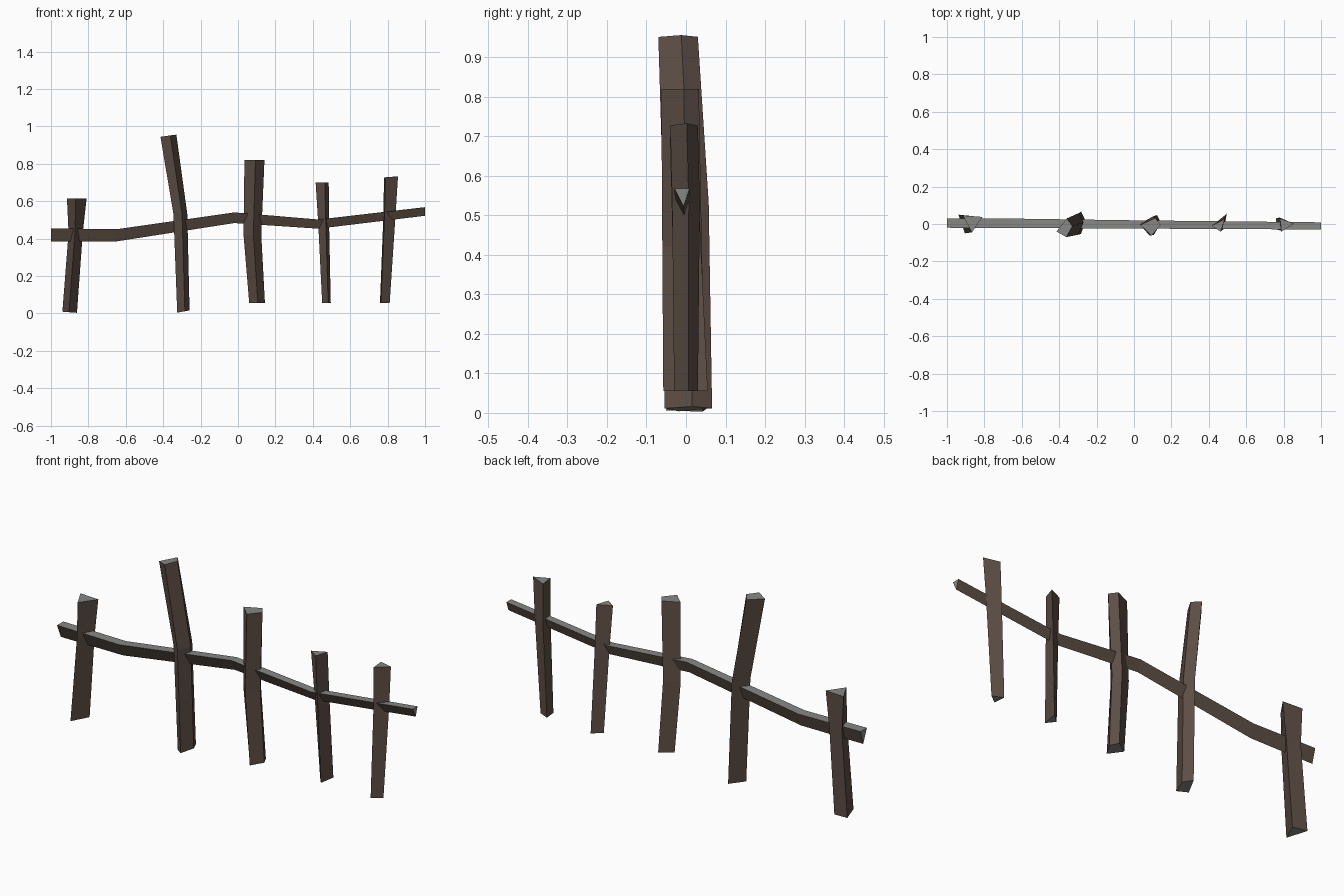
import bpy, bmesh
from mathutils import Vector

if "Cube" in bpy.data.objects:
    bpy.data.objects.remove(bpy.data.objects["Cube"])


def material(name, rgb):
    m = bpy.data.materials.new(name)
    m.diffuse_color = (*rgb, 1)
    m.use_nodes = True
    m.node_tree.nodes["Principled BSDF"].inputs["Base Color"].default_value = m.diffuse_color
    return m


BARK = material("dark_brown_bark", (0.112, 0.079, 0.062))
CUT = material("grey_cut_wood", (0.24, 0.245, 0.235))


def loft(name, rings, grey_top=False):
    """Skin a list of matching rings and close both ends with grey caps."""
    bm = bmesh.new()
    loops = [[bm.verts.new(p) for p in ring] for ring in rings]
    n = len(loops[0])
    for a, b in zip(loops, loops[1:]):
        for i in range(n):
            j = (i + 1) % n
            bm.faces.new((a[i], a[j], b[j], b[i]))
    caps = [bm.faces.new(loops[0][::-1]), bm.faces.new(loops[-1])]
    bmesh.ops.recalc_face_normals(bm, faces=bm.faces)
    for f in bm.faces:
        f.normal_update()
        if f in caps or (grey_top and f.normal.z > 0.8):
            f.material_index = 1
    me = bpy.data.meshes.new(name)
    bm.to_mesh(me)
    bm.free()
    me.materials.append(BARK)
    me.materials.append(CUT)
    ob = bpy.data.objects.new(name, me)
    bpy.context.collection.objects.link(ob)
    return ob


def post(name, section, levels):
    """section: x,y outline of width 1 in x; levels: (x, y, z, width, depth, tilt)."""
    loft(name, [[Vector((x + u * w, y + v * d, z + u * t)) for u, v in section]
                for x, y, z, w, d, t in levels])


# short left post, ridge facing the front
post("left_post", [(-.5, .5), (-.05, -.5), (.5, .42)],
     [(-.90, 0, .006, .078, .10, -.006), (-.868, 0, .43, .076, .09, 0),
      (-.862, 0, .615, .105, .09, 0)])

# tall bent post
post("tall_post", [(-.5, -.2), (.12, -.5), (.5, .08), (.15, .5)],
     [(-.292, .006, .010, .066, .12, .012), (-.308, 0, .53, .074, .115, 0),
      (-.372, -.02, .95, .085, .10, .012)])

# middle post, bent at half height
post("middle_post", [(-.5, .1), (.05, -.5), (.5, .1), (.25, .5)],
     [(.102, -.005, .055, .084, .105, 0), (.077, -.01, .42, .095, .10, 0),
      (.088, -.015, .82, .107, .095, 0)])

# thin post
post("thin_post", [(-.5, .0), (.2, -.5), (.5, .5)],
     [(.473, .015, .055, .046, .08, 0), (.458, .0, .48, .058, .07, 0),
      (.450, -.008, .70, .070, .066, 0)])

# right post
post("right_post", [(-.5, .5), (-.4, -.5), (.5, .1)],
     [(.785, 0, .055, .052, .06, 0), (.81, 0, .53, .065, .07, 0),
      (.818, -.005, .73, .075, .07, .006)])

# crooked triangular rail, flat side up
rail = [(-1, .005, .385, .455, .050), (-.65, .004, .385, .450, .050),
        (-.02, -.002, .483, .540, .044), (.43, -.006, .453, .502, .042),
        (1, -.010, .522, .568, .038)]
loft("rail", [[(x, y - w / 2, hi), (x, y + .1 * w, lo), (x, y + w / 2, hi)]
              for x, y, lo, hi, w in rail], grey_top=True)
